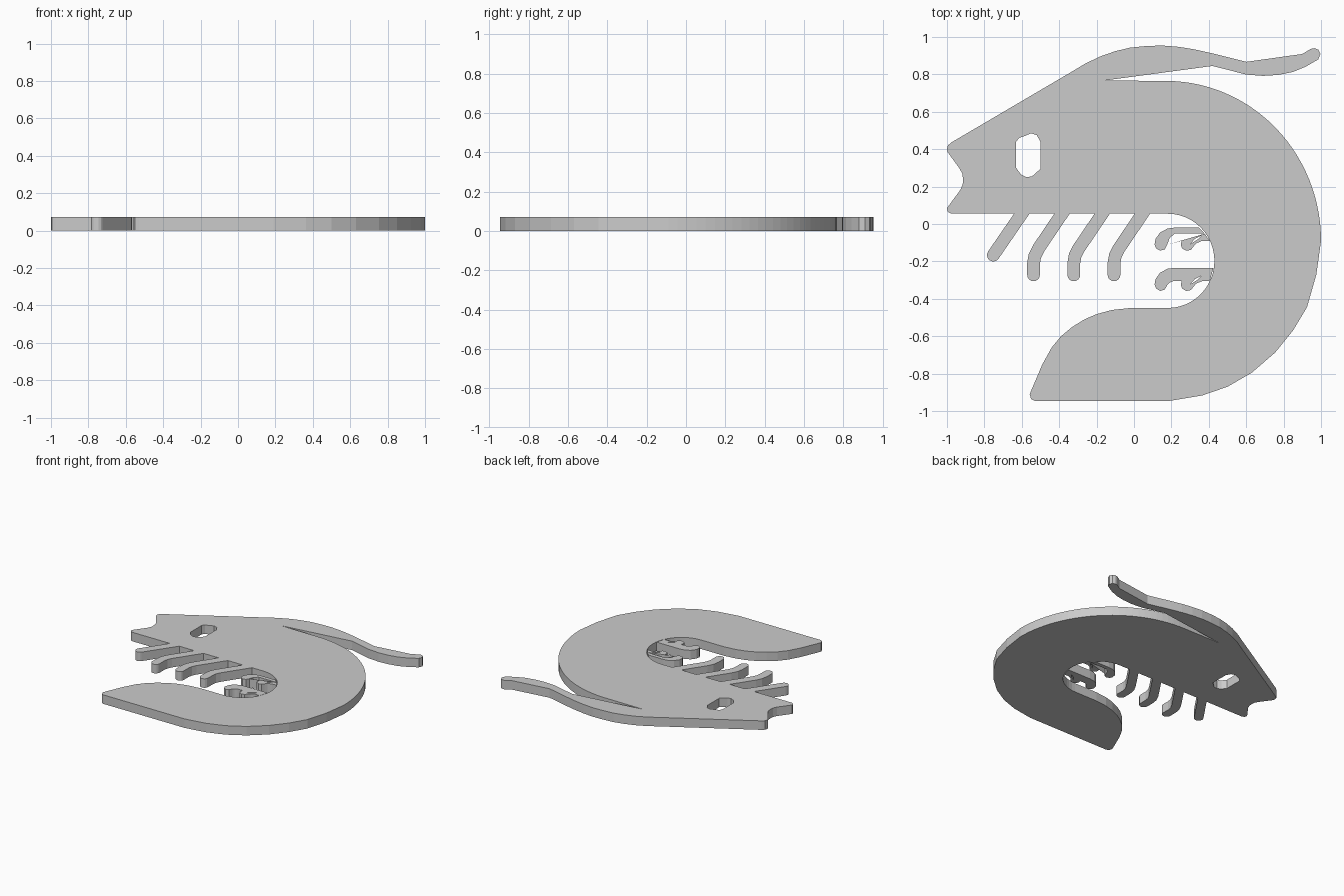
import bpy
from math import sin, cos, pi, radians
from mathutils import Vector

if "Cube" in bpy.data.objects:
    bpy.data.objects.remove(bpy.data.objects["Cube"])

T = 0.072  # plate thickness


def arc(cx, cy, rx, ry, a0, a1, n):
    return [(cx + rx * cos(radians(a0 + (a1 - a0) * i / n)),
             cy + ry * sin(radians(a0 + (a1 - a0) * i / n))) for i in range(n + 1)]


def plate(name, *loops):
    """Flat plate from an outline followed by optional holes."""
    cu = bpy.data.curves.new(name + "_profile", 'CURVE')
    cu.dimensions = '2D'
    cu.fill_mode = 'BOTH'
    cu.extrude = T / 2
    for pts in loops:
        sp = cu.splines.new('POLY')
        sp.points.add(len(pts) - 1)
        for p, (x, y) in zip(sp.points, pts):
            p.co = (x, y, 0, 1)
        sp.use_cyclic_u = True
        sp.use_smooth = False
    tmp = bpy.data.objects.new(name + "_profile", cu)
    bpy.context.collection.objects.link(tmp)
    deps = bpy.context.evaluated_depsgraph_get()
    me = bpy.data.meshes.new_from_object(tmp.evaluated_get(deps))
    bpy.data.objects.remove(tmp)
    for v in me.vertices:
        v.co.z += T / 2
    me.name = name
    ob = bpy.data.objects.new(name, me)
    bpy.context.collection.objects.link(ob)
    return ob


def stroke(path, r):
    """Outline of a path of half-width r with a round far end."""
    P = [Vector(p) for p in path]
    left, right = [], []
    for i, p in enumerate(P):
        d0 = (P[i] - P[i - 1]).normalized() if i else (P[1] - P[0]).normalized()
        d1 = (P[i + 1] - P[i]).normalized() if i < len(P) - 1 else d0
        t = (d0 + d1).normalized()
        n = Vector((-t.y, t.x)) * r / max(t.dot(d0), 0.5)
        if i == 0:  # cut flush with the belly line
            n = Vector((r / abs(t.y), 0))
        left.append(p + n)
        right.append(p - n)
    a = t.to_3d().xy
    n = Vector((-a.y, a.x))
    cap = [P[-1] + r * (n * cos(pi * k / 8) + a * sin(pi * k / 8)) for k in range(1, 8)]
    return [tuple(v) for v in left + cap + right[::-1]]


# Body with snout, antenna and curled tail
outline = [(-.995, .42), (-.975, .437), (-.34, .81), (-.26, .858), (-.18, .896), (-.1, .924),
           (-.02, .943), (.07, .952), (.155, .954), (.24, .947), (.326, .933), (.42, .912),
           (.6, .867), (.9, .909), (.945, .936), (.965, .94), (.985, .932), (.997, .91),
           (.985, .88), (.92, .842), (.85, .813), (.77, .797), (.69, .792), (.6, .799),
           (.42, .845), (-.16, .767)]
outline += arc(.17, -.09, .83, .855, 90, 0, 28)
outline += [(.975, -.27), (.925, -.445), (.85, -.57), (.755, -.687), (.63, -.795),
            (.5, -.87), (.364, -.917), (.19, -.946),
            (-.53, -.946), (-.55, -.936), (-.558, -.91), (-.49, -.75), (-.44, -.66),
            (-.39, -.6), (-.33, -.55), (-.265, -.51), (-.2, -.482), (-.12, -.46), (-.02, -.449)]
outline += arc(.18, -.197, .25, .252, -90, 90, 24)
outline += [(-.975, .055), (-.995, .065), (-1, .085), (-.93, .18), (-.916, .21),
            (-.914, .24), (-.918, .27), (-.935, .3), (-.997, .385), (-1, .4)]
eye = [(-.585, .47), (-.55, .485), (-.52, .475), (-.5, .44), (-.5, .295), (-.545, .255),
       (-.575, .25), (-.605, .265), (-.63, .3), (-.63, .44), (-.615, .46)]
plate("body", outline, eye)

# Walking legs
plate("front_leg", stroke([(-.6, .055), (-.752, -.166)], .034))
for k in range(3):
    dx = .215 * k
    path = [(-.385, .055), (-.51, -.13), (-.53, -.17), (-.537, -.21), (-.537, -.272)]
    plate(f"walking_leg_{k + 1}", stroke([(x + dx, y) for x, y in path], .034))

# Swimming legs: upper pair is split by a thin gap, lower pair is joined
hook_tip = [(.178, -.11), (.165, -.135), (.14, -.143), (.118, -.13), (.11, -.11),
            (.115, -.08), (.14, -.045), (.18, -.024), (.22, -.019)]
small_tip = [(.405, -.09), (.365, -.09), (.333, -.103), (.318, -.12), (.305, -.138),
             (.28, -.143), (.257, -.13), (.25, -.11), (.255, -.09)]
slit = [(.3, -.108), (.325, -.08), (.363, -.06), (.34, -.083)]
plate("upper_swimming_leg", hook_tip + [(.347, -.019), (.378, -.05), (.22, -.05), (.19, -.075)])
plate("upper_small_swimming_leg", small_tip + [(.18, -.11), (.378, -.052)], slit)


def lower(pts):
    return [(x, y - .215) for x, y in pts]


plate("lower_swimming_legs",
      lower(hook_tip + [(.425, -.019)] + small_tip + [(.21, -.09), (.188, -.1)]), lower(slit))
